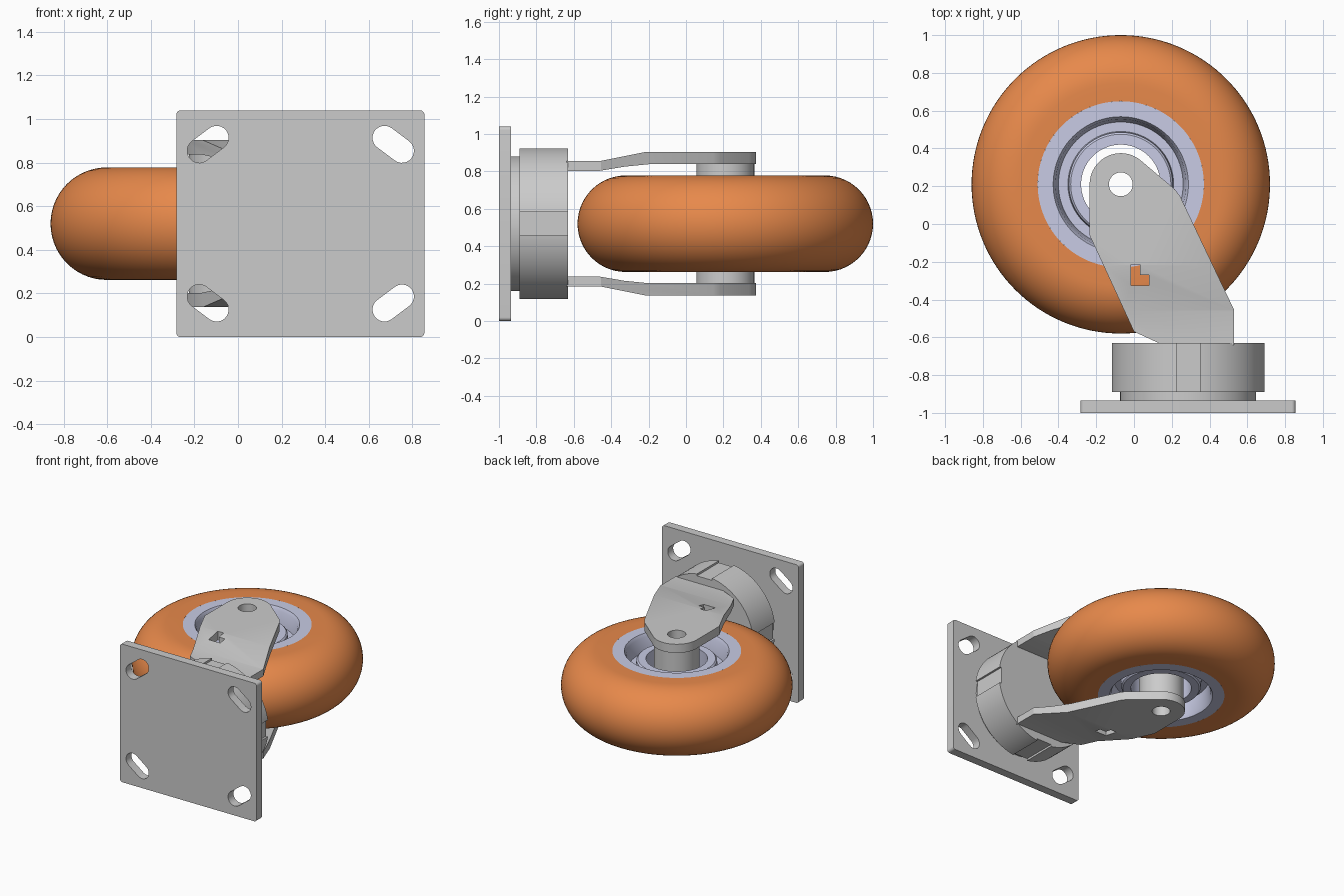
import bpy, bmesh
from math import sin, cos, pi, radians
from mathutils import Matrix, Vector

if "Cube" in bpy.data.objects:
    bpy.data.objects.remove(bpy.data.objects["Cube"])

AX, AY, ZC = -0.07, 0.21, 0.52      # wheel centre
PX = 0.287                          # swivel centre in x


def make(name, bm, matrix=Matrix(), color=None):
    bmesh.ops.recalc_face_normals(bm, faces=bm.faces[:])
    bm.transform(matrix)
    me = bpy.data.meshes.new(name)
    bm.to_mesh(me)
    bm.free()
    ob = bpy.data.objects.new(name, me)
    bpy.context.collection.objects.link(ob)
    if color:
        mat = bpy.data.materials.new(name + "_colour")
        mat.diffuse_color = (*color, 1)
        mat.use_nodes = True
        mat.node_tree.nodes["Principled BSDF"].inputs["Base Color"].default_value = mat.diffuse_color
        me.materials.append(mat)
    return ob


def lathe(name, profile, matrix, color=None, n=96):
    """Revolve a closed (radius, height) loop around z."""
    bm = bmesh.new()
    rings = [[bm.verts.new((r * cos(2 * pi * i / n), r * sin(2 * pi * i / n), z))
              for r, z in profile] for i in range(n)]
    k = len(profile)
    for i in range(n):
        a, b = rings[i], rings[(i + 1) % n]
        for j in range(k):
            bm.faces.new((a[j], a[(j + 1) % k], b[(j + 1) % k], b[j]))
    return make(name, bm, matrix)if color is None else make(name, bm, matrix, color)


def prism(name, points, lo, hi, matrix=Matrix()):
    """Extrude an outline along z from lo to hi."""
    bm = bmesh.new()
    f = bm.faces.new([bm.verts.new((x, y, lo)) for x, y in points])
    ext = bmesh.ops.extrude_face_region(bm, geom=[f])
    bmesh.ops.translate(bm, vec=(0, 0, hi - lo),
                        verts=[v for v in ext["geom"] if isinstance(v, bmesh.types.BMVert)])
    return make(name, bm, matrix)


def arc(cx, cy, r, a0, a1, n=12):
    return [(cx + r * cos(radians(a0 + (a1 - a0) * i / n)),
             cy + r * sin(radians(a0 + (a1 - a0) * i / n))) for i in range(n + 1)]


def boolean(ob, cutter, op="DIFFERENCE"):
    m = ob.modifiers.new("cut", "BOOLEAN")
    m.operation, m.object, m.solver = op, cutter, "EXACT"
    bpy.context.view_layer.objects.active = ob
    bpy.ops.object.modifier_apply(modifier=m.name)
    bpy.data.objects.remove(cutter)


wheel = Matrix.Translation((AX, AY, ZC))
swivel = Matrix.Translation((PX, 0, ZC)) @ Matrix.Rotation(radians(-90), 4, "X")  # local z -> +y
front = Matrix.Rotation(radians(90), 4, "X")   # local (x, y, z) -> (x, -z, y)

# Tyre: flat sides and a half-round tread
W = 0.258
lathe("tyre", [(0.44, -W)] + arc(0.532, 0, W, -90, 90, 28) + [(0.44, W)],
      wheel, (0.8, 0.25, 0.07), 128)

# Hub: outer rim, recessed web, inner bearing ring
half = [(0.21, 0.20), (0.265, 0.20), (0.275, 0.19), (0.28, 0.13), (0.33, 0.13),
        (0.345, 0.235), (0.358, W), (0.44, W)]
lathe("wheel_hub", half + [(r, -z) for r, z in reversed(half)], wheel, (0.58, 0.60, 0.78))

# Axle sleeve between the fork arms
lathe("axle_sleeve", [(0.063, -0.318), (0.155, -0.318), (0.155, 0.318), (0.063, 0.318)], wheel)

# Mounting plate with rounded corners and four slanted slots
x0, x1, z1, c = -0.283, 0.855, 1.04, 0.02
corners = [(x1 - c, z1 - c, 0), (x0 + c, z1 - c, 90), (x0 + c, c, 180), (x1 - c, c, 270)]
plate = prism("mounting_plate", [p for x, z, a in corners for p in arc(x, z, c, a, a + 90, 6)],
              0.935, 1.0, front)
for sx in (-1, 1):
    for sz in (-1, 1):
        slot = arc(0.04, -0.03, 0.055, -127, 53) + arc(-0.04, 0.03, 0.055, 53, 233)
        pts = [(PX + sx * (0.425 + u), 0.52 + sz * (0.364 + v)) for u, v in slot]
        boolean(plate, prism("slot_cutter", pts, 0.9, 1.1, front))

# Swivel neck and housing
lathe("swivel_neck", [(0.1, -0.94), (0.36, -0.94), (0.36, -0.88), (0.1, -0.88)], swivel)
bm = bmesh.new()
bmesh.ops.create_cone(bm, cap_ends=True, segments=96, radius1=0.408, radius2=0.408, depth=0.26)
housing = make("swivel_housing", bm, swivel @ Matrix.Translation((0, 0, -0.76)))
# Four shallow grooves around the housing
for i in range(4):
    a = Matrix.Rotation(i * pi / 2, 4, "Z")
    boolean(housing, prism("groove_cutter", [(-0.063, 0.388), (0.063, 0.388), (0.063, 0.5), (-0.063, 0.5)],
                           -0.95, -0.6, swivel @ a))

# Fork arms: bent strip trimmed to the side outline, mirrored about the wheel plane
outline = (arc(AX, AY, 0.165, 180, 50, 20)
           + [(0.215, 0.185), (0.245, 0.145), (0.53, -0.455), (0.53, -0.66),
              (0.13, -0.66), (0.13, -0.63), (0.0, -0.57), (-0.235, -0.06)])
strip = [(-0.64, 0.283), (-0.46, 0.283), (-0.33, 0.305), (-0.20, 0.318), (0.5, 0.318),
         (0.5, 0.383), (-0.22, 0.383), (-0.46, 0.335), (-0.64, 0.335)]
along_x = Matrix(((0, 0, 1, 0), (1, 0, 0, 0), (0, 1, 0, 0), (0, 0, 0, 1)))
notch = [(-0.017, -0.325), (0.08, -0.325), (0.08, -0.27), (0.032, -0.27), (0.032, -0.215), (-0.017, -0.215)]
for name, s in (("upper_fork_arm", 1), ("lower_fork_arm", -1)):
    lift = Matrix.Translation((0, 0, ZC))
    arm = prism(name, [(y, s * z) for y, z in strip], -0.5, 0.8, lift @ along_x)
    boolean(arm, prism("outline_cutter", outline, -0.6, 0.6, lift), "INTERSECT")
    boolean(arm, prism("axle_hole_cutter", arc(AX, AY, 0.063, 0, 350, 35), -0.6, 0.6, lift))
    boolean(arm, prism("notch_cutter", notch, -0.6, 0.6, lift))

# Smooth the round surfaces, keep edges crisp
for ob in bpy.context.scene.objects:
    ob.select_set(True)
    bpy.context.view_layer.objects.active = ob
bpy.ops.object.shade_smooth_by_angle(angle=radians(25))
